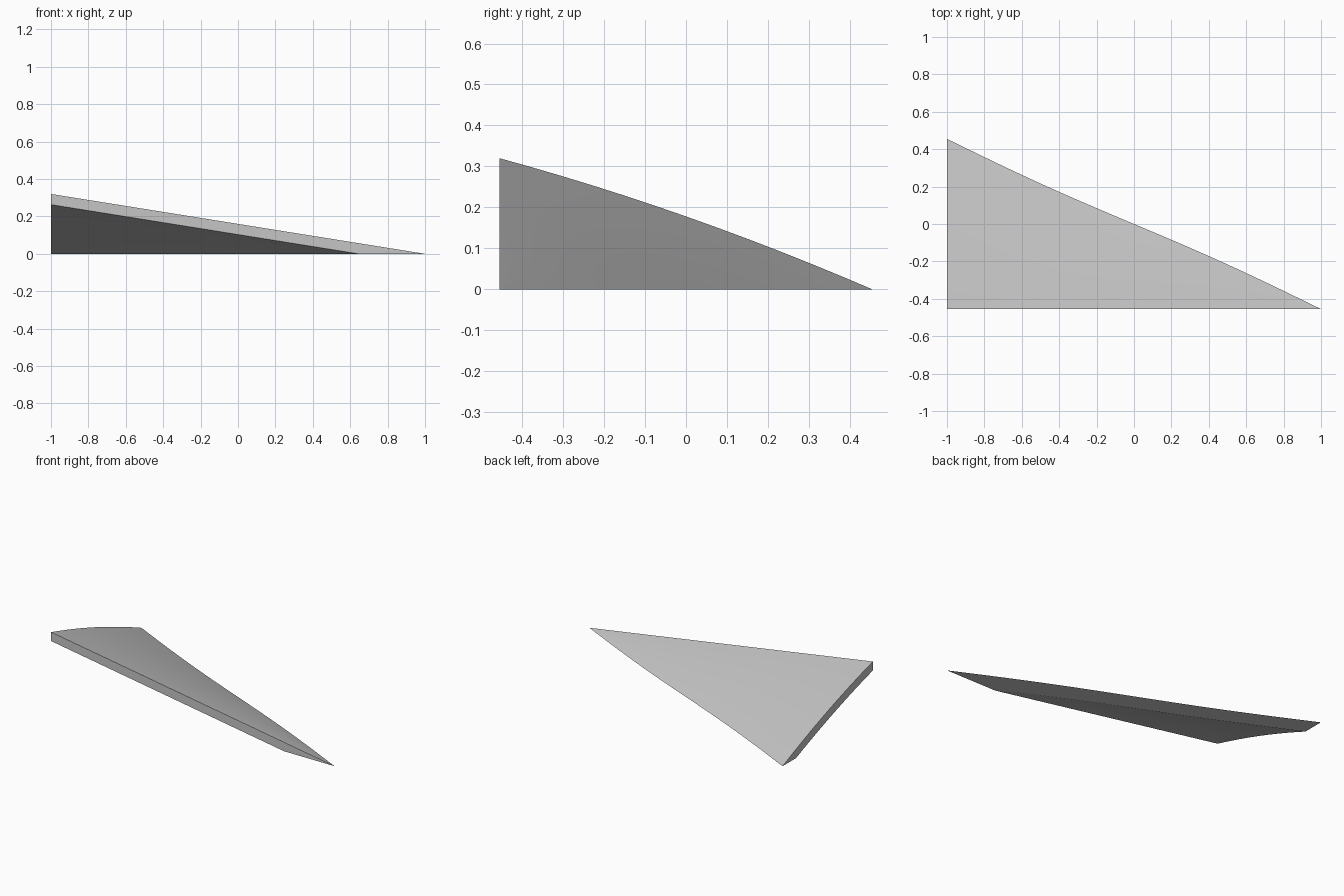
import bpy
import bmesh
import math

cube = bpy.data.objects.get("Cube")
if cube:
    bpy.data.objects.remove(cube, do_unlink=True)

FRONT = -0.455      # y of the straight front edge
HEIGHT = 0.32       # height of the raised corner
THICK = 0.057       # vertical thickness of the panel
BULGE = 0.018       # convexity of the sloping profile
STEPS = 12

grey = bpy.data.materials.new("panel grey")
grey.use_nodes = True
colour = (0.56, 0.56, 0.56, 1)
grey.diffuse_color = colour
grey.node_tree.nodes["Principled BSDF"].inputs["Base Color"].default_value = colour


def top_point(x, t):
    """Point on the upper surface, t = 0 at the front edge, 1 at the back."""
    back = FRONT * x + 0.011 * math.sin(math.pi * x)
    k = (1 - x) / 2
    return x, FRONT + (back - FRONT) * t, k * (1 - t) * (HEIGHT + 4 * BULGE * t)


def crease(x):
    """Where the underside meets the ground."""
    k = (1 - x) / 2
    if k * HEIGHT <= THICK:
        return 0
    a = 4 * BULGE
    b = HEIGHT - a
    return (math.sqrt(b * b + 4 * a * (HEIGHT - THICK / k)) - b) / (2 * a)


def section(x):
    """Closed outline: over the top, along the ground, then the hollow underside."""
    outline = [top_point(x, i / STEPS) for i in range(STEPS + 1)]
    tc = crease(x)
    for i in range(STEPS + 1):
        px, py, pz = top_point(x, tc * (1 - i / STEPS))
        outline.append((px, py, max(pz - THICK, 0) if tc > 0 and i > 0 else 0))
    return outline


# Sections run from the tall side to the tip, with one exactly at the hollow's end
hollow_end = 1 - 2 * THICK / HEIGHT
xs = [-1 + (hollow_end + 1) * i / 20 for i in range(21)]
xs += [hollow_end + (1 - hollow_end) * i / 6 for i in range(1, 7)]

bm = bmesh.new()
rings = [[bm.verts.new(p) for p in section(x)] for x in xs]
for a, b in zip(rings, rings[1:]):
    for i in range(len(a)):
        j = (i + 1) % len(a)
        bm.faces.new((a[i], a[j], b[j], b[i]))

# Thin edge face on the tall side
bm.faces.new(rings[0])
bmesh.ops.remove_doubles(bm, verts=bm.verts, dist=0.0002)
bmesh.ops.dissolve_degenerate(bm, dist=0.0001, edges=bm.edges)
bmesh.ops.recalc_face_normals(bm, faces=bm.faces)

mesh = bpy.data.meshes.new("wedge_panel")
bm.to_mesh(mesh)
bm.free()
mesh.materials.append(grey)
panel = bpy.data.objects.new("wedge_panel", mesh)
bpy.context.collection.objects.link(panel)

bpy.ops.object.select_all(action="DESELECT")
panel.select_set(True)
bpy.context.view_layer.objects.active = panel
bpy.ops.object.shade_smooth_by_angle(angle=math.radians(12))
